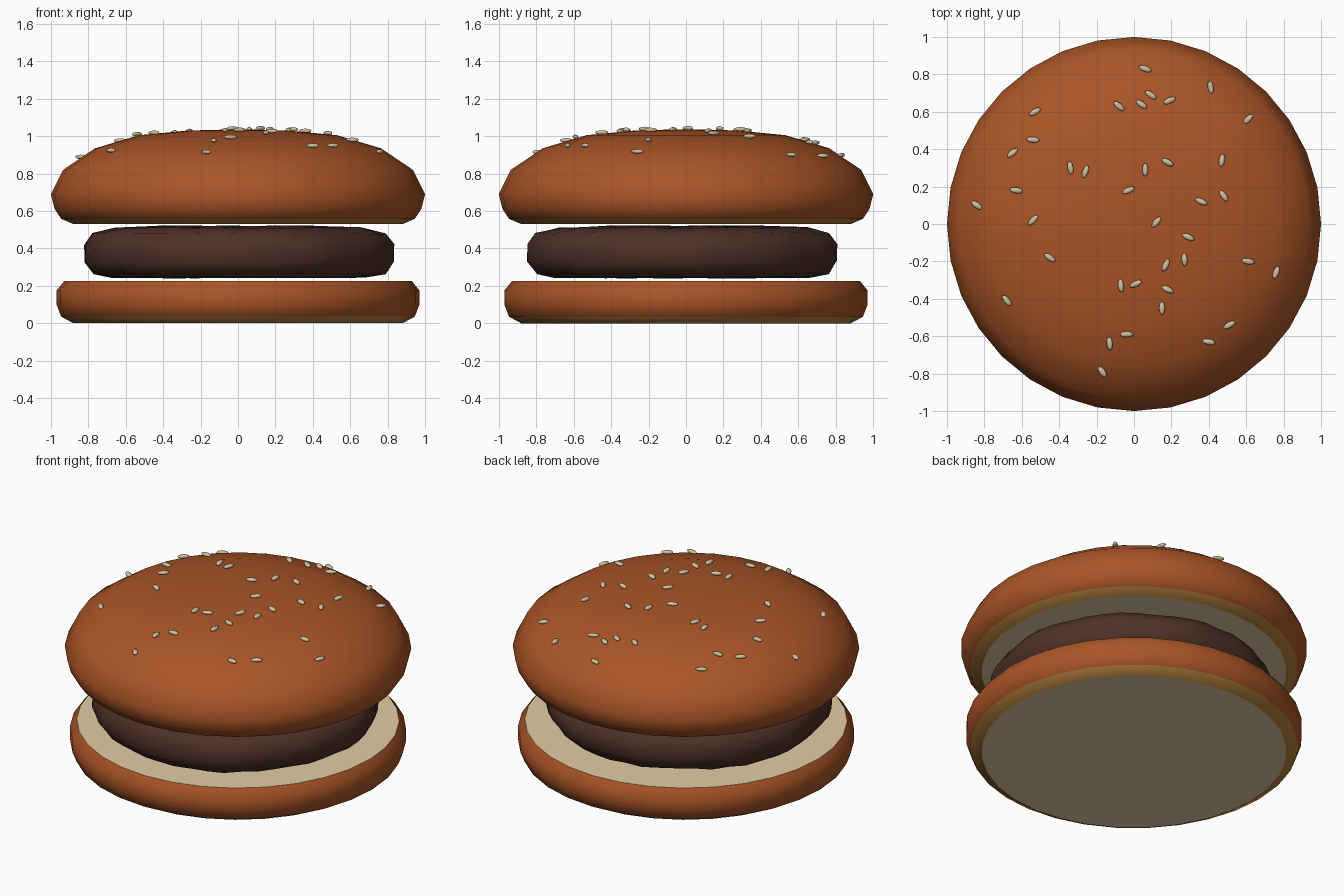
import bpy
import bmesh
import math
import random
from mathutils import Matrix, Vector

random.seed(4)
if "Cube" in bpy.data.objects:
    bpy.data.objects.remove(bpy.data.objects["Cube"], do_unlink=True)


def make_material(name, rgb):
    mat = bpy.data.materials.new(name)
    mat.use_nodes = True
    mat.diffuse_color = (*rgb, 1)
    bsdf = next(n for n in mat.node_tree.nodes if n.type == "BSDF_PRINCIPLED")
    bsdf.inputs["Base Color"].default_value = (*rgb, 1)
    return mat


crust = make_material("toasted crust", (0.40, 0.09, 0.02))
rim = make_material("golden rim", (0.42, 0.2, 0.045))
crumb = make_material("cream crumb", (0.76, 0.6, 0.37))
meat = make_material("dark meat", (0.075, 0.03, 0.021))
seed_mat = make_material("pale seed", (0.62, 0.52, 0.34))


def finish(name, bm, materials):
    mesh = bpy.data.meshes.new(name)
    bm.to_mesh(mesh)
    bm.free()
    for mat in materials:
        mesh.materials.append(mat)
    obj = bpy.data.objects.new(name, mesh)
    bpy.context.collection.objects.link(obj)
    return obj


def lathe(profile, sides):
    """Turn (radius, height) points around z; both ends lie on the axis."""
    bm = bmesh.new()
    verts = [bm.verts.new((0, -r, z)) for r, z in profile]
    edges = [bm.edges.new(pair) for pair in zip(verts, verts[1:])]
    bmesh.ops.spin(bm, geom=verts + edges, cent=(0, 0, 0), axis=(0, 0, 1),
                   angle=math.tau, steps=sides, use_duplicate=False)
    bmesh.ops.remove_doubles(bm, verts=bm.verts, dist=0.0005)
    bmesh.ops.recalc_face_normals(bm, faces=bm.faces)
    return bm


def make_bun(name, profile, base_z, rim_z):
    """Flat cut faces are crumb, the lowest sloped band is the golden rim."""
    bm = lathe(profile, 32)
    for face in bm.faces:
        heights = [v.co.z for v in face.verts]
        cut = max(heights) - min(heights) < 0.001
        face.smooth = not cut
        if cut:
            face.material_index = 2
        elif min(heights) < base_z + 0.001 and max(heights) < rim_z:
            face.material_index = 1
    return finish(name, bm, [crust, rim, crumb])


# Buns
bottom_profile = [(0, 0), (0.88, 0), (0.945, 0.035), (0.97, 0.1),
                  (0.97, 0.175), (0.93, 0.225), (0, 0.225)]
dome = [(1, 0.69), (0.935, 0.82), (0.765, 0.935), (0.53, 1.005),
        (0.27, 1.03), (0, 1.037)]
top_profile = [(0, 0.53), (0.88, 0.53), (0.945, 0.558), (0.98, 0.61)] + dome
make_bun("bottom_bun", bottom_profile, 0, 0.05)
make_bun("top_bun", top_profile, 0.53, 0.57)

# Patty with a slightly lumpy surface
patty_profile = [(0, 0.245), (0.4, 0.245), (0.68, 0.245), (0.78, 0.265),
                 (0.825, 0.33), (0.825, 0.42), (0.785, 0.48),
                 (0.67, 0.51), (0.4, 0.518), (0, 0.52)]
bm = lathe(patty_profile, 48)
for v in bm.verts:
    a = math.atan2(v.co.y, v.co.x)
    swell = 1 + 0.008 * math.sin(5 * a + 1) + 0.006 * math.sin(11 * a)
    swell += random.uniform(-0.008, 0.008)
    v.co = Vector((v.co.x * swell, v.co.y * swell - 0.02,
                   v.co.z + random.uniform(-0.005, 0.005)))
for face in bm.faces:
    face.smooth = True
finish("patty", bm, [meat])


def dome_height(r):
    for (r1, z1), (r0, z0) in zip(dome, dome[1:]):
        if r0 <= r <= r1:
            return z0 + (z1 - z0) * (r - r0) / (r1 - r0)
    return dome[0][1]


# Seeds: x and y in hundredths, then turn in degrees
seeds = [
    (6, 83, -20), (41, 73, -80), (9, 69, -35), (4, 64, -35), (-8, 63, -40),
    (19, 66, 25), (61, 56, 45), (-53, 60, 30), (-54, 45, -5), (-65, 38, 40),
    (-34, 30, -80), (-26, 28, 70), (6, 29, 90), (18, 33, -30), (47, 34, 80),
    (-63, 18, -10), (-3, 18, 25), (-84, 10, -35), (36, 12, -25),
    (48, 15, -55), (-54, 2, 45), (12, 1, 50), (29, -7, -25), (-45, -18, -35),
    (17, -22, 65), (27, -19, -85), (61, -20, -10), (76, -26, 70),
    (-68, -41, -50), (-7, -33, -85), (1, -32, 25), (18, -35, -25),
    (15, -45, 90), (51, -54, 30), (-4, -59, 0), (-13, -64, -85),
    (40, -63, -10), (-17, -79, -55)]
bm = bmesh.new()
for x, y, turn in seeds:
    x, y = x / 100, y / 100
    place = (Matrix.Translation((x, y, dome_height(math.hypot(x, y)) + 0.009))
             @ Matrix.Rotation(math.radians(turn), 4, "Z")
             @ Matrix.Diagonal((0.036, 0.016, 0.012, 1)))
    bmesh.ops.create_icosphere(bm, subdivisions=2, radius=1, matrix=place)
for face in bm.faces:
    face.smooth = True
finish("sesame_seeds", bm, [seed_mat])
